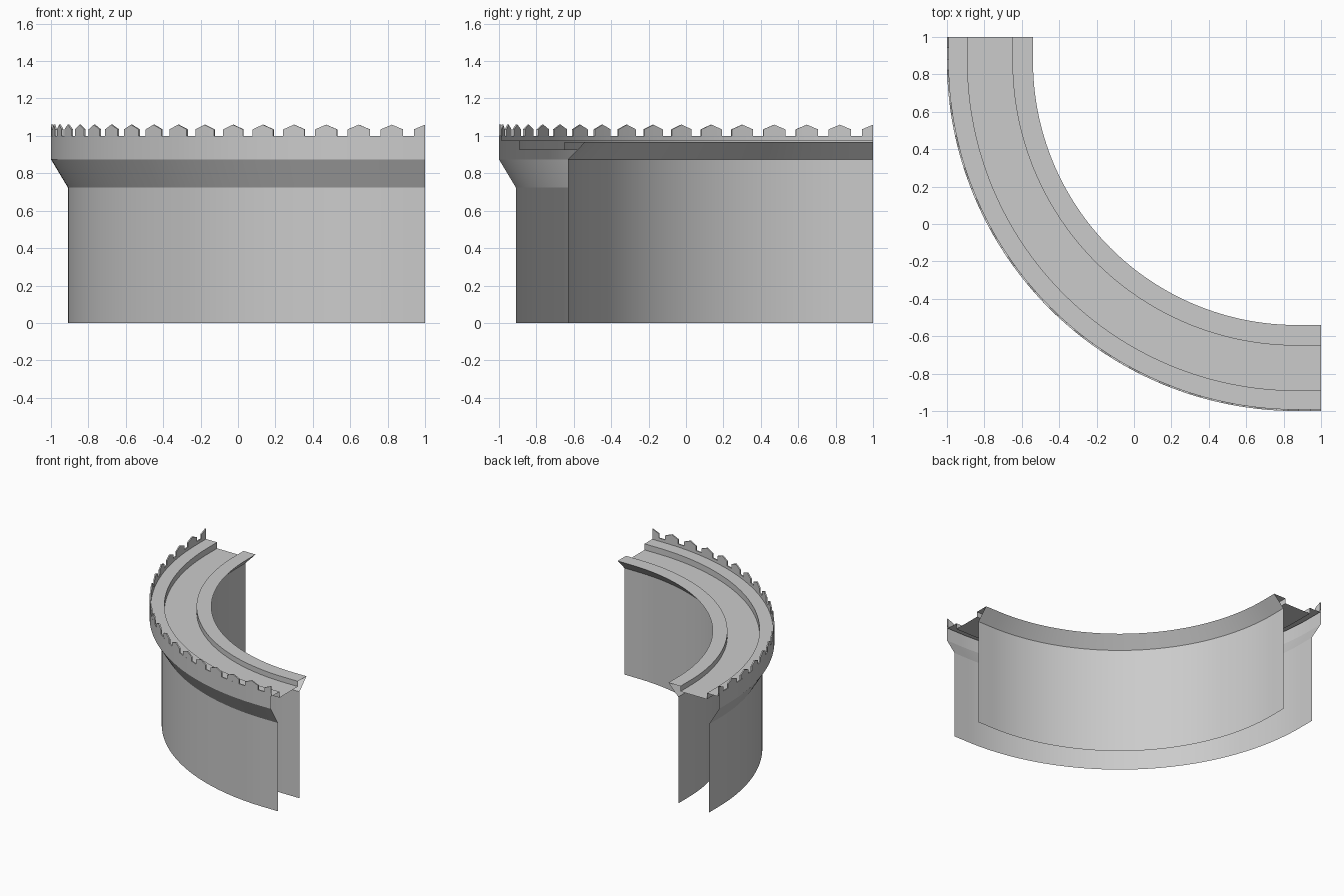
import bpy, bmesh, math

cube = bpy.data.objects.get("Cube")
if cube:
    bpy.data.objects.remove(cube)

stone = bpy.data.materials.new("grey_stone")
stone.use_nodes = True
colour = (0.6, 0.6, 0.6, 1)
stone.diffuse_color = colour
stone.node_tree.nodes["Principled BSDF"].inputs["Base Color"].default_value = colour

# Plan path: quarter turn with a short straight run at each end
STRAIGHT = 0.13
CENTRE = 1 - STRAIGHT
RADIUS = 1 + CENTRE
ARC = RADIUS * math.pi / 2
LENGTH = ARC + 2 * STRAIGHT


def place(s, inset, z):
    """Point at distance s along the outer edge, moved inward by inset."""
    r = RADIUS - inset
    if s < STRAIGHT:
        return (-1 + inset, 1 - s, z)
    if s > STRAIGHT + ARC:
        return (CENTRE + s - STRAIGHT - ARC, -1 + inset, z)
    a = (s - STRAIGHT) / RADIUS
    return (CENTRE - r * math.cos(a), CENTRE - r * math.sin(a), z)


def finish(name, bm):
    mesh = bpy.data.meshes.new(name)
    bm.to_mesh(mesh)
    bm.free()
    mesh.materials.append(stone)
    obj = bpy.data.objects.new(name, mesh)
    bpy.context.collection.objects.link(obj)
    bpy.ops.object.select_all(action='DESELECT')
    obj.select_set(True)
    bpy.context.view_layer.objects.active = obj
    bpy.ops.object.shade_smooth_by_angle(angle=math.radians(20))


STEPS = 64
STATIONS = [0] + [STRAIGHT + ARC * i / STEPS for i in range(STEPS + 1)] + [LENGTH]


def sweep(name, profile):
    """Sheet swept along the path; profile is a list of (inset, z)."""
    bm = bmesh.new()
    rows = [[bm.verts.new(place(s, d, z)) for d, z in profile] for s in STATIONS]
    for a, b in zip(rows, rows[1:]):
        for j in range(len(profile) - 1):
            bm.faces.new((a[j], b[j], b[j + 1], a[j + 1]))
    finish(name, bm)


# Outer wall with flared top band
sweep("outer_wall", [(0.09, 0), (0.09, 0.725), (0, 0.875), (0, 1), (0.01, 1), (0.01, 0.975)])
# Sunken walkway between two raised kerbs
sweep("walkway", [(0.01, 0.975), (0.11, 0.975), (0.11, 0.925), (0.35, 0.925),
                  (0.35, 0.968), (0.46, 0.968)])
# Inner wall with overhanging lip
sweep("inner_wall", [(0.46, 0.968), (0.37, 0.875), (0.37, 0)])

# Pointed battlements, with a half one at each end
COUNT = 18
HALF = 0.06
bm = bmesh.new()
for k in range(COUNT + 1):
    mid = LENGTH * k / COUNT
    for side in (-1, 1):
        end = mid + side * HALF
        if end < 0 or end > LENGTH:
            continue
        outline = [(mid, 1), (end, 1), (end, 1.035), (mid, 1.06)]
        front = [bm.verts.new(place(s, 0, z)) for s, z in outline]
        back = [bm.verts.new(place(s, 0.01, z)) for s, z in outline]
        bm.faces.new(front)
        bm.faces.new(back[::-1])
        # Walls round the half, leaving the shared middle plane open inside
        for i in range(4):
            if i == 0 or (i == 3 and 0 < k < COUNT):
                continue
            j = (i + 1) % 4
            bm.faces.new((front[j], front[i], back[i], back[j]))
bmesh.ops.remove_doubles(bm, verts=bm.verts, dist=0.0001)
bmesh.ops.recalc_face_normals(bm, faces=bm.faces)
finish("battlements", bm)
